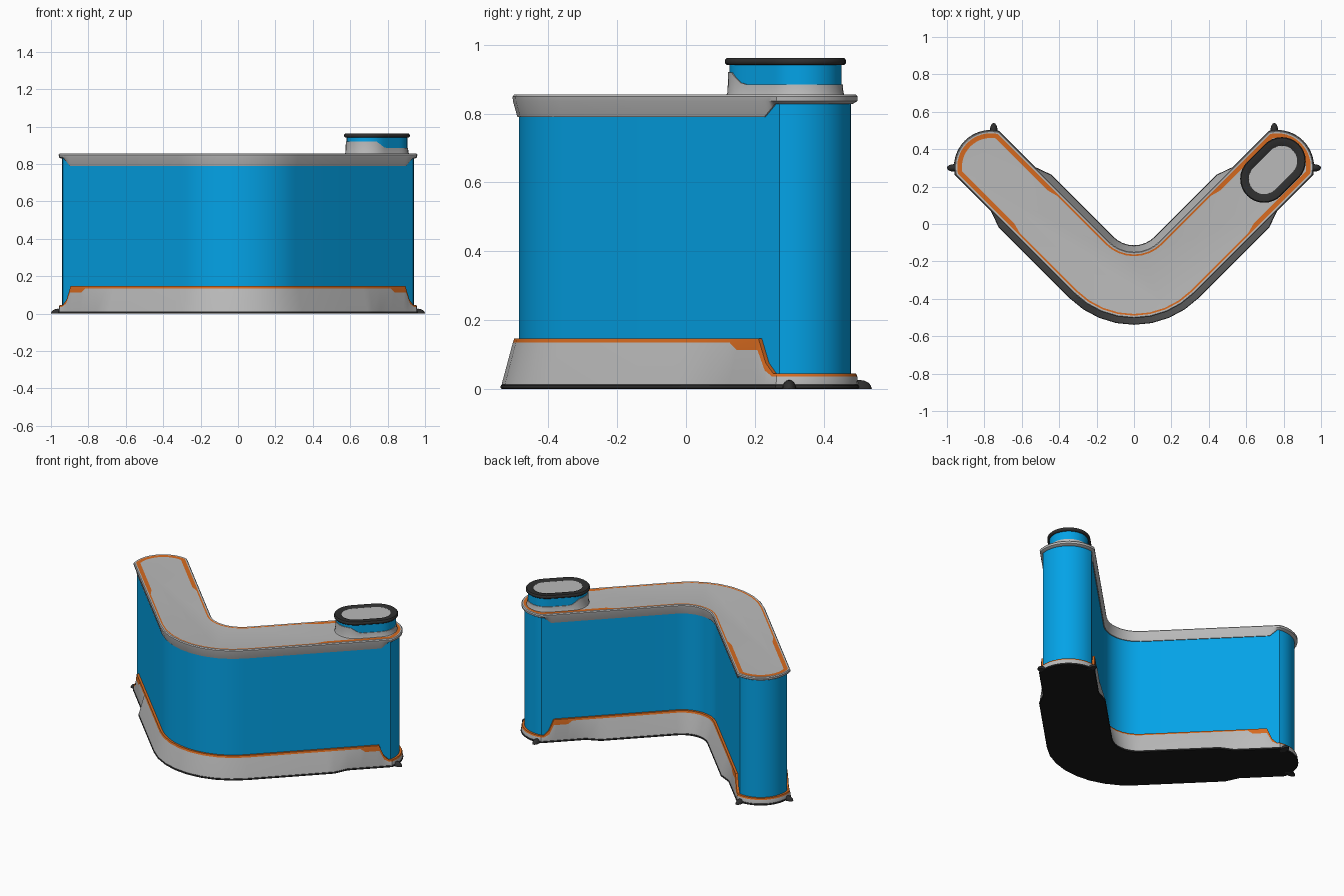
import bpy, bmesh, math
from mathutils import Vector, Matrix

if "Cube" in bpy.data.objects:
    bpy.data.objects.remove(bpy.data.objects["Cube"])

R2 = math.sqrt(0.5)
U = Vector((R2, R2))            # direction of the right arm
C = Vector((0.765, 0.305))      # centre of the arm's end arc
W = 0.145                       # half width of the wall
R = 0.175                       # radius of the end arc


def mat(name, col):
    m = bpy.data.materials.new(name)
    m.diffuse_color = (*col, 1)
    m.use_nodes = True
    m.node_tree.nodes["Principled BSDF"].inputs["Base Color"].default_value = m.diffuse_color
    return m


BLUE = mat("blue", (0.001, 0.365, 0.8))
GREY = mat("light_grey", (0.49, 0.49, 0.49))
ORANGE = mat("orange", (0.68, 0.145, 0.014))
DARK = mat("dark_grey", (0.028, 0.028, 0.028))
BLACK = mat("black", (0.01, 0.01, 0.01))


def ramp(s, a, b, va, vb):
    t = min(1, max(0, (s - a) / (b - a)))
    return va + (vb - va) * t


def bend(n, side, tip):
    """Bend arc touching the arm line x - y = k and passing through (0, tip)."""
    k = C.x - C.y + side * W / R2
    cy = (k * R2 + tip) / (1 - R2)
    r = cy - tip
    out = []
    for i in range(n + 1):
        a = math.pi / 4 * i / n
        d = Vector((math.sin(a), -math.cos(a)))
        out.append((Vector((0, cy)) + d * r, d * side, -0.9))
    return out


def wall_outline(n):
    """V-shaped plan as (point, outward normal, distance along arm from end centre)."""
    stops = [-0.45, -0.36, -0.3, -0.257, -0.17, -0.09, -0.06, 0.01, 0.025, 0.04, 0.055, 0.07, 0.085]
    nin = Vector((-R2, R2))
    half = bend(n, -1, -0.168)                                    # inner bend
    half += [(C + U * s + nin * W, nin, s) for s in stops]        # inner side
    lim = math.degrees(math.asin(W / R))
    for i in range(17):                                           # end arc
        b = lim * (1 - i / 8)
        a = math.radians(45 + b)
        d = Vector((math.cos(a), math.sin(a)))
        q = d
        if i in (0, 16):                                          # mitred corner
            q = (d + nin * (1 if i == 0 else -1)).normalized() * 1.045
        half.append((C + d * R, q, R * math.cos(math.radians(b))))
    half += [(C + U * s - nin * W, -nin, s) for s in reversed(stops)]  # outer side
    half += reversed(bend(n, 1, -0.485))                          # outer bend
    left = [(Vector((-p.x, p.y)), Vector((-q.x, q.y)), s) for p, q, s in half[-2:0:-1]]
    return half + left


def capsule_outline(c, length):
    """Straight capsule plan along the arm; offsets are its radii."""
    pts = []
    for end, start in ((1, 135), (-1, -45)):
        for i in range(17):
            a = math.radians(start - 180 * i / 16)
            d = Vector((math.cos(a), math.sin(a)))
            pts.append((c + U * length * end, d, end * length + 0.11 * d.dot(U)))
    out = []
    for i, (p, d, s) in enumerate(pts):
        out.append((p, d, s))
        if i in (16, 33):       # extra points along the straight sides
            q, _, s2 = pts[(i + 1) % 34]
            out += [(p.lerp(q, k / 6), d, s + (s2 - s) * k / 6) for k in range(1, 6)]
    return out


def loft(name, outline, loops, mats, bands, bottom=None, top=None, angle=32):
    """Skin rings; each loop is a function s -> (offset, z)."""
    bm = bmesh.new()
    rings = []
    for f in loops:
        ring = []
        for p, n, s in outline:
            d, z = f(s)
            q = p + n * d
            ring.append(bm.verts.new((q.x, q.y, z)))
        rings.append(ring)
    k = len(outline)
    for j in range(len(rings) - 1):
        for i in range(k):
            a, b = rings[j], rings[j + 1]
            # outlines run clockwise, so this order faces outwards
            f = bm.faces.new((a[(i + 1) % k], a[i], b[i], b[(i + 1) % k]))
            f.material_index = bands[j]
    if bottom is not None:
        bm.faces.new(rings[0]).material_index = bottom
    if top is not None:
        bm.faces.new(rings[-1][::-1]).material_index = top
    return finish(name, bm, mats, angle)


def finish(name, bm, mats, angle=32):
    me = bpy.data.meshes.new(name)
    bm.to_mesh(me)
    bm.free()
    for m in mats:
        me.materials.append(m)
    me.shade_smooth()
    me.set_sharp_from_angle(angle=math.radians(angle))
    ob = bpy.data.objects.new(name, me)
    bpy.context.collection.objects.link(ob)
    return ob


def flat(d, z):
    return lambda s: (d, z)


smooth_plan, coarse_plan = wall_outline(8), wall_outline(4)

# blue wall
loft("wall", smooth_plan, [flat(0, 0.03), flat(0, 0.84)], [BLUE], [0])

# flared skirt with orange top edge, dropping low around the arm ends
flare = lambda s: ramp(s, -0.257, -0.17, 0.051, 0.02)


def height(s):
    return ramp(s, 0.025, 0.055, 0.147, 0.075) if s < 0.055 else ramp(s, 0.055, 0.085, 0.075, 0.045)


def stripe(s):
    return ramp(s, -0.09, -0.06, 0.012, 0.034) if s < 0.02 else ramp(s, 0.025, 0.085, 0.034, 0.009)


loft("skirt", coarse_plan,
     [lambda s: (flare(s), 0.012),
      lambda s: (0.018, height(s) - stripe(s)),
      lambda s: (0.014, height(s)),
      lambda s: (-0.005, height(s))],
     [GREY, ORANGE], [0, 1, 1])

# dark floor plate
loft("floor_plate", coarse_plan,
     [lambda s: (flare(s), 0), lambda s: (flare(s) + 0.003, 0.003),
      lambda s: (flare(s) + 0.002, 0.011), lambda s: (flare(s) - 0.002, 0.012)],
     [BLACK, DARK], [1, 1, 1], 0)

# worktop with sloped lip and orange inlay, wider around the ends
low = lambda s: ramp(s, 0.04, 0.085, 0.79, 0.828)
inlay = lambda s: ramp(s, -0.36, -0.3, 0.009, 0.025)
loft("worktop", coarse_plan,
     [lambda s: (-0.005, low(s)), lambda s: (0.005, low(s)),
      flat(0.018, 0.836), flat(0.019, 0.849), flat(0.014, 0.855), flat(0.005, 0.854),
      lambda s: (0.005 - inlay(s), 0.853)],
     [GREY, ORANGE], [0, 0, 0, 0, 0, 1], None, 0)

# raised stand on the right arm
stand_plan = capsule_outline(Vector((0.743, 0.289)), 0.067)
collar = lambda s: ramp(s, -0.11, -0.06, 0.92, 0.885)
loft("stand_collar", stand_plan,
     [flat(0.125, 0.852), flat(0.121, 0.862), lambda s: (0.119, collar(s)),
      lambda s: (0.112, collar(s))], [GREY], [0, 0, 0])
loft("stand_band", stand_plan, [flat(0.115, 0.86), flat(0.115, 0.945)], [BLUE], [0])
loft("stand_rim", stand_plan,
     [flat(0.11, 0.94), flat(0.123, 0.941), flat(0.128, 0.946), flat(0.128, 0.956),
      flat(0.123, 0.962), flat(0.087, 0.962), flat(0.081, 0.957)],
     [DARK], [0] * 6, None, None, 50)
loft("stand_top", stand_plan, [flat(0.086, 0.953), flat(0.084, 0.958)], [GREY], [0], None, 0)

# small feet sticking out from the arm ends
for side in (-1, 1):
    for x, y, lx, ly in ((0.963, 0.3, 0.037, 0.02), (0.75, 0.503, 0.02, 0.037)):
        bm = bmesh.new()
        bmesh.ops.create_uvsphere(bm, u_segments=16, v_segments=8, radius=1)
        bmesh.ops.bisect_plane(bm, geom=bm.verts[:] + bm.edges[:] + bm.faces[:],
                               plane_co=(0, 0, 0), plane_no=(0, 0, -1), clear_outer=True)
        bmesh.ops.holes_fill(bm, edges=[e for e in bm.edges if e.is_boundary])
        bmesh.ops.transform(bm, verts=bm.verts,
                            matrix=Matrix.Translation((side * x, y, 0)) @ Matrix.Diagonal((lx, ly, 0.026, 1)))
        bmesh.ops.recalc_face_normals(bm, faces=bm.faces)
        finish("foot", bm, [DARK])
